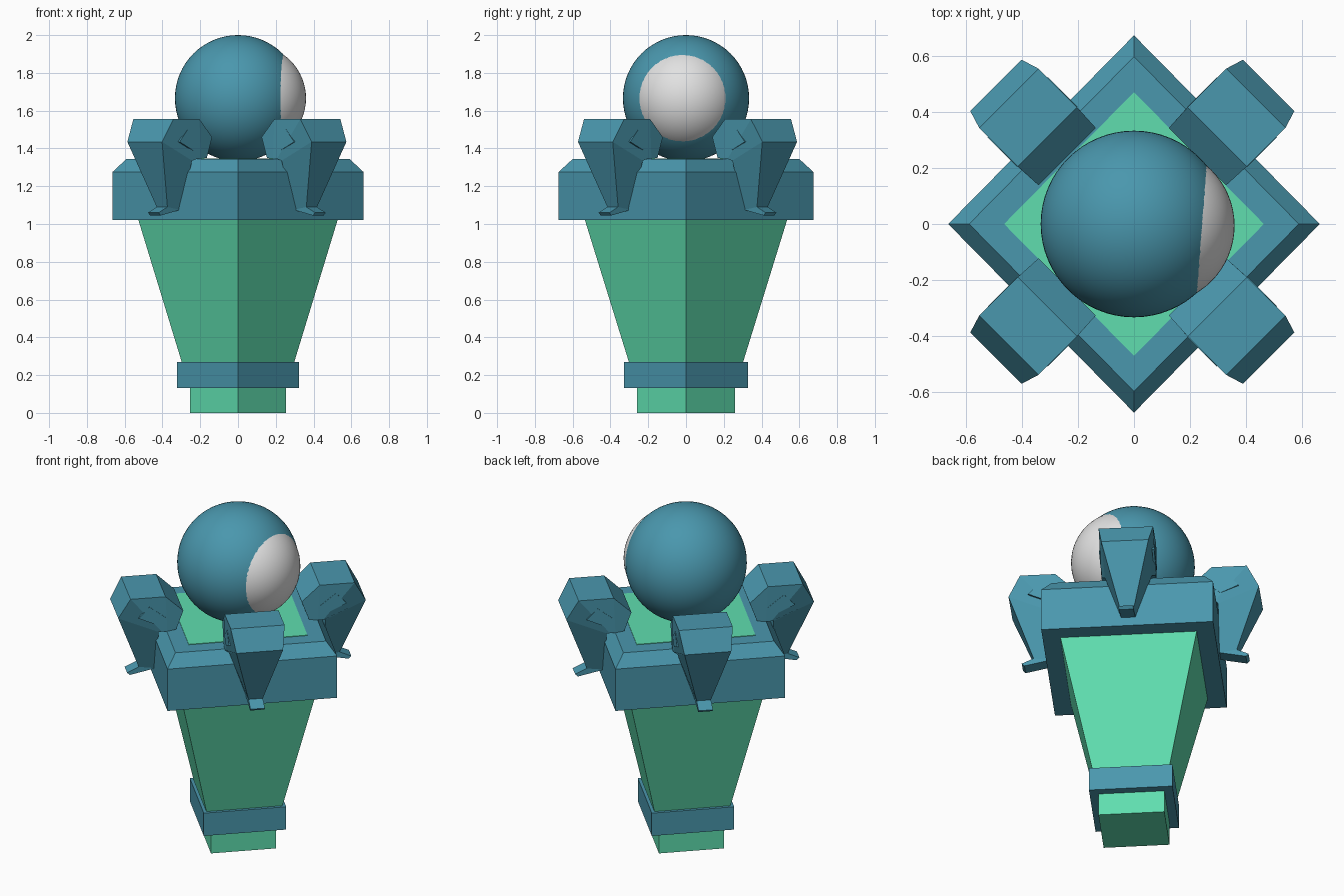
import bpy, bmesh
from math import radians
from mathutils import Matrix

cube = bpy.data.objects.get("Cube")
if cube:
    bpy.data.objects.remove(cube)


def material(name, rgb):
    m = bpy.data.materials.new(name)
    m.use_nodes = True
    m.diffuse_color = (*rgb, 1)
    m.node_tree.nodes["Principled BSDF"].inputs["Base Color"].default_value = (*rgb, 1)
    return m


BLUE = material("steel blue", (0.068, 0.31, 0.42))
GREEN = material("mint green", (0.115, 0.73, 0.43))
WHITE = material("pale grey", (0.76, 0.76, 0.76))


def finish(name, bm, mat):
    bmesh.ops.recalc_face_normals(bm, faces=bm.faces)
    me = bpy.data.meshes.new(name)
    bm.to_mesh(me)
    bm.free()
    me.materials.append(mat)
    ob = bpy.data.objects.new(name, me)
    bpy.context.collection.objects.link(ob)
    return ob


def diamond(name, mat, levels):
    """Square prism with corners on the axes, from (half diagonal, z) levels."""
    bm = bmesh.new()
    rings = [[bm.verts.new(p) for p in ((r, 0, z), (0, r * 1.015, z), (-r, 0, z), (0, -r * 1.015, z))]
             for r, z in levels]
    for a, b in zip(rings, rings[1:]):
        for i in range(4):
            j = (i + 1) % 4
            bm.faces.new((a[i], a[j], b[j], b[i]))
    bm.faces.new(rings[0])
    bm.faces.new(rings[-1])
    return finish(name, bm, mat)


def ball(name, mat, radius, location):
    bm = bmesh.new()
    bmesh.ops.create_uvsphere(bm, u_segments=64, v_segments=32, radius=radius)
    for f in bm.faces:
        f.smooth = True
    ob = finish(name, bm, mat)
    ob.location = location
    return ob


# Tapered pedestal
diamond("foot_block", GREEN, [(0.255, 0), (0.255, 0.14)])
diamond("lower_band", BLUE, [(0.323, 0.132), (0.323, 0.27)])
diamond("tapered_body", GREEN, [(0.295, 0.26), (0.53, 1.03)])
diamond("collar", BLUE, [(0.665, 1.022), (0.665, 1.275), (0.59, 1.345)])
diamond("top_plate", GREEN, [(0.465, 1.34), (0.465, 1.348)])

# Ball with a bulging lens turned slightly to the front
ball("ball", BLUE, 0.334, (0, 0, 1.666))
ball("lens", WHITE, 0.282, (0.078, -0.006, 1.666))

# Claw sections: outer r, outer z, inner r, inner z, half width
CLAW = [(0.33, 1.46, 0.37, 1.35, 0.145),
        (0.43, 1.555, 0.42, 1.345, 0.15),
        (0.625, 1.555, 0.45, 1.345, 0.15),
        (0.69, 1.435, 0.465, 1.335, 0.13),
        (0.56, 1.09, 0.465, 1.075, 0.04),
        (0.625, 1.06, 0.61, 1.045, 0.04)]
# Raised outline on each claw cheek, as r and z
CHEEK = [(0.43, 1.43), (0.52, 1.5), (0.58, 1.435), (0.48, 1.39)]


def add_claw(name, angle):
    bm = bmesh.new()
    rings = [[bm.verts.new(p) for p in ((ro, -w, zo), (ro, w, zo), (ri, w, zi), (ri, -w, zi))]
             for ro, zo, ri, zi, w in CLAW]
    for a, b in zip(rings, rings[1:]):
        for i in range(4):
            j = (i + 1) % 4
            bm.faces.new((a[i], a[j], b[j], b[i]))
    bm.faces.new(rings[0])
    bm.faces.new(rings[-1])
    for side in (-1, 1):
        inner, outer = ([bm.verts.new((r, side * w, z)) for r, z in CHEEK] for w in (0.14, 0.152))
        bm.faces.new(outer)
        bm.faces.new(inner)
        for i in range(4):
            j = (i + 1) % 4
            bm.faces.new((inner[i], inner[j], outer[j], outer[i]))
    turn = Matrix.Translation((-0.006, 0.008, 0)) @ Matrix.Rotation(radians(angle), 4, "Z")
    bmesh.ops.transform(bm, matrix=turn, verts=bm.verts)
    finish(name, bm, BLUE)


# Four claws gripping the collar sides
for name, angle in (("back_left", 45), ("back_right", 135), ("front_right", 225), ("front_left", 315)):
    add_claw(name + "_claw", angle)
